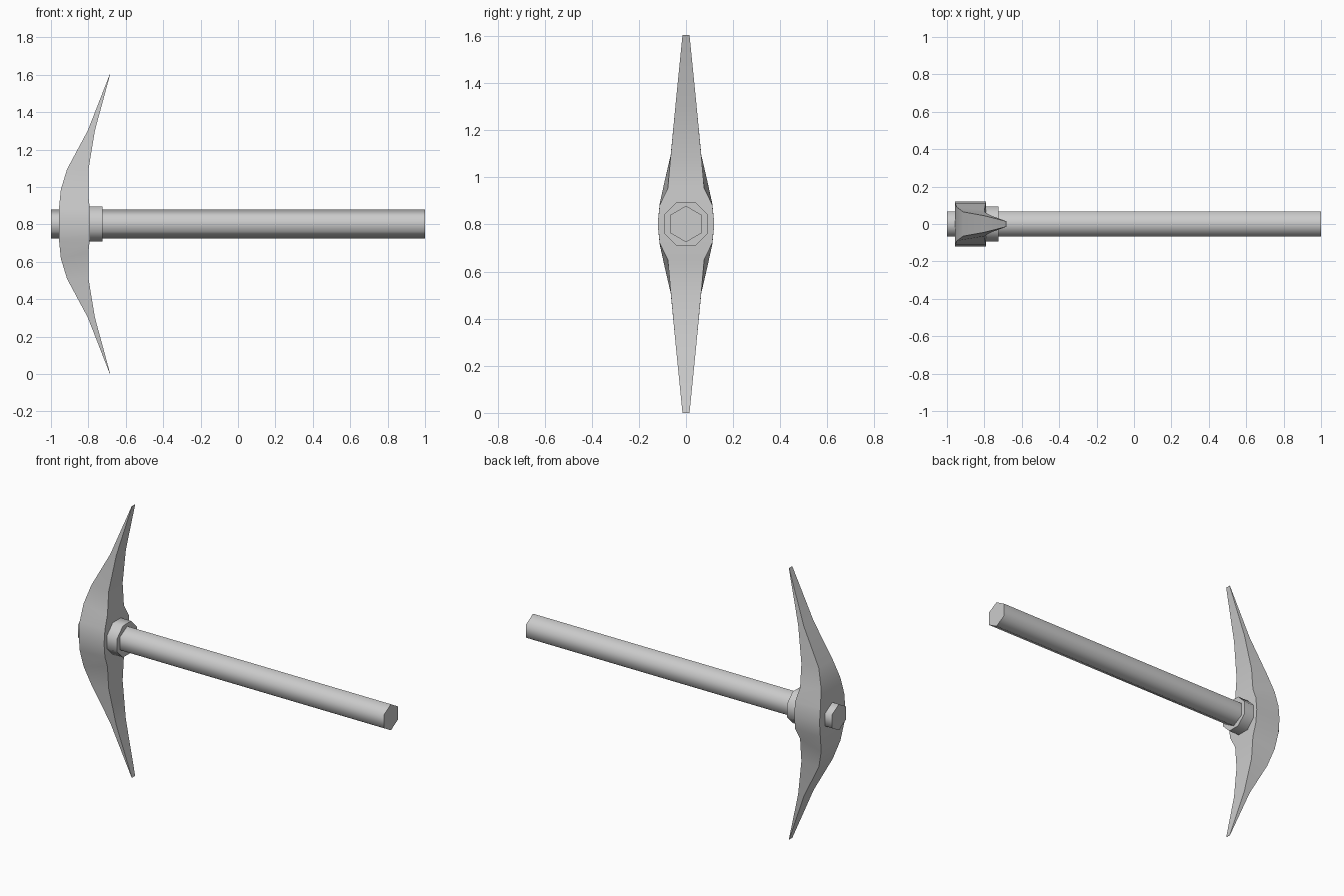
import bpy, math

if "Cube" in bpy.data.objects:
    bpy.data.objects.remove(bpy.data.objects["Cube"])

MID_Z = 0.802


def finish(obj, angle):
    bpy.ops.object.select_all(action='DESELECT')
    bpy.context.view_layer.objects.active = obj
    obj.select_set(True)
    bpy.ops.object.shade_smooth_by_angle(angle=math.radians(angle))


def prism(name, sides, radius, x0, x1, roll):
    # Build the prism lengthwise along x, so end caps stay flat
    ring = [(radius * math.cos(roll + 2 * math.pi * i / sides),
             MID_Z + radius * math.sin(roll + 2 * math.pi * i / sides))
            for i in range(sides)]
    verts = [(x, y, z) for x in (x0, x1) for y, z in ring]
    faces = [(i, (i + 1) % sides, sides + (i + 1) % sides, sides + i)
             for i in range(sides)]
    faces += [tuple(reversed(range(sides))), tuple(range(sides, 2 * sides))]
    mesh = bpy.data.meshes.new(name)
    mesh.from_pydata(verts, [], faces)
    obj = bpy.data.objects.new(name, mesh)
    bpy.context.collection.objects.link(obj)
    finish(obj, 65)


# Hexagonal handle and octagonal collar
prism("handle", 6, 0.077, -1.0, 1.0, math.pi / 2)
prism("collar", 8, 0.101, -0.82, -0.725, math.pi / 8)

# Curved head: (x, height above middle, half width) for both long faces
outer = [(-0.957, 0.0, 0.12), (-0.957, 0.085, 0.112), (-0.947, 0.185, 0.09),
         (-0.914, 0.293, 0.065), (-0.803, 0.50, 0.045), (-0.685, 0.802, 0.015)]
inner = [(-0.792, 0.0, 0.12), (-0.792, 0.08, 0.112), (-0.80, 0.152, 0.077),
         (-0.80, 0.288, 0.065), (-0.765, 0.50, 0.045), (-0.683, 0.802, 0.015)]


def both_ends(profile):
    return [(x, -h, w) for x, h, w in reversed(profile[1:])] + profile


verts, faces = [], []
for (xo, ho, wo), (xi, hi, wi) in zip(both_ends(outer), both_ends(inner)):
    verts += [(xo, -wo, MID_Z + ho), (xi, -wi, MID_Z + hi),
              (xi, wi, MID_Z + hi), (xo, wo, MID_Z + ho)]
rings = len(verts) // 4
for r in range(rings - 1):
    a = r * 4
    faces += [(a + i, a + (i + 1) % 4, a + 4 + (i + 1) % 4, a + 4 + i)
              for i in range(4)]
faces += [(3, 2, 1, 0), tuple(range(4 * rings - 4, 4 * rings))]
mesh = bpy.data.meshes.new("pick_head")
mesh.from_pydata(verts, [], faces)
head = bpy.data.objects.new("pick_head", mesh)
bpy.context.collection.objects.link(head)
finish(head, 40)
